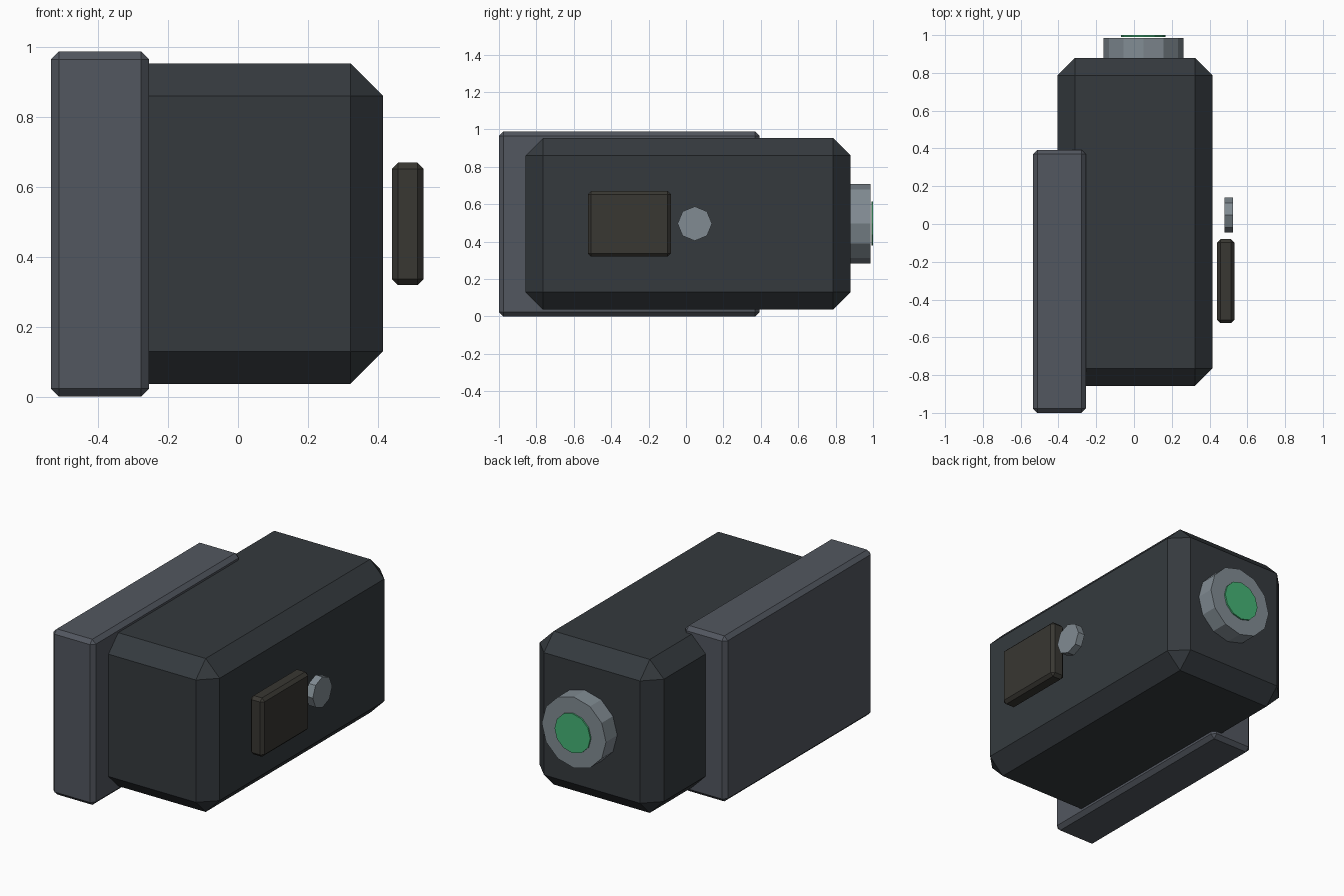
import bpy
import math
from mathutils import Vector

if "Cube" in bpy.data.objects:
    bpy.data.objects.remove(bpy.data.objects["Cube"])


def material(name, rgb):
    m = bpy.data.materials.new(name)
    m.diffuse_color = (*rgb, 1)
    m.use_nodes = True
    m.node_tree.nodes["Principled BSDF"].inputs["Base Color"].default_value = m.diffuse_color
    return m


charcoal = material("charcoal", (0.035, 0.042, 0.048))
slate = material("slate", (0.085, 0.095, 0.115))
olive = material("dark_olive", (0.04, 0.038, 0.032))
steel = material("steel", (0.22, 0.26, 0.29))
green = material("green_glass", (0.06, 0.45, 0.18))


def box(name, lo, hi, chamfer, mat):
    """Chamfered box between two opposite corners."""
    lo, hi = Vector(lo), Vector(hi)
    bpy.ops.mesh.primitive_cube_add(size=1, location=(lo + hi) / 2)
    ob = bpy.context.object
    ob.name = name
    ob.scale = hi - lo
    bpy.ops.object.transform_apply(location=False, rotation=False, scale=True)
    bev = ob.modifiers.new("chamfer", 'BEVEL')
    bev.width = chamfer
    bev.segments = 1
    ob.data.materials.append(mat)


def disc(name, axis, start, end, centre, radius, sides, mat):
    """Low-poly cylinder along x or y; centre is the other two coordinates."""
    mid = (start + end) / 2
    a, z = centre
    loc = (mid, a, z) if axis == 'x' else (a, mid, z)
    rot = (0, math.pi / 2, 0) if axis == 'x' else (math.pi / 2, 0, 0)
    bpy.ops.mesh.primitive_cylinder_add(vertices=sides, radius=radius,
                                        depth=end - start, location=loc, rotation=rot)
    ob = bpy.context.object
    ob.name = name
    ob.data.materials.append(mat)


# Main housing and the tall plate on its left side
box("main_body", (-0.405, -0.858, 0.037), (0.415, 0.88, 0.953), 0.093, charcoal)
box("side_plate", (-0.535, -1.0, 0.0), (-0.255, 0.393, 0.988), 0.023, slate)

# Control pad and round button on the right side
box("side_pad", (0.44, -0.525, 0.319), (0.531, -0.08, 0.67), 0.018, olive)
disc("side_button", 'x', 0.48, 0.525, (0.047, 0.496), 0.092, 8, steel)

# Lens housing and green lens at the back
disc("lens_ring", 'y', 0.86, 0.986, (0.05, 0.496), 0.212, 12, steel)
disc("lens_glass", 'y', 0.991, 1.0, (0.05, 0.496), 0.118, 12, green)
